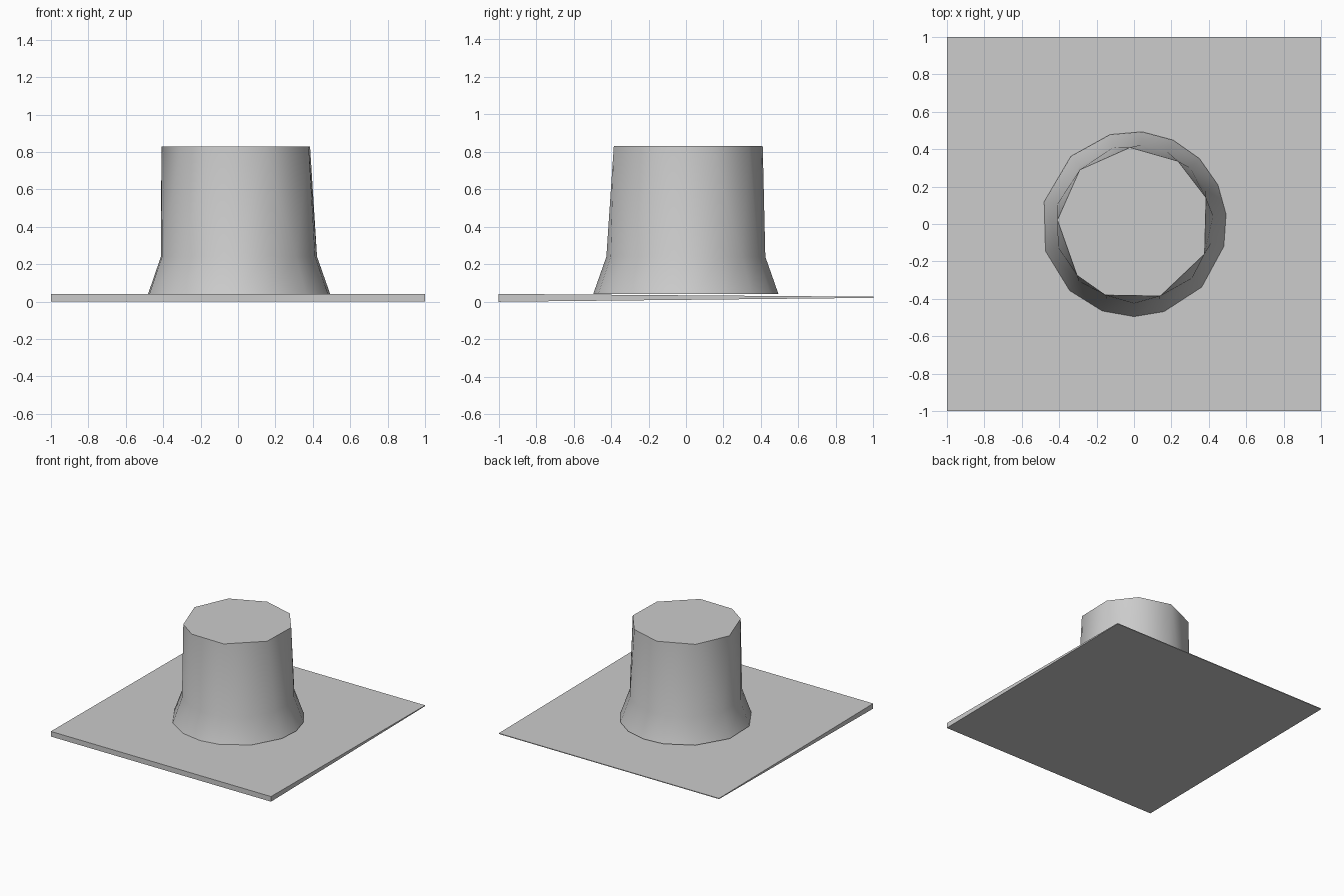
import bpy
import bmesh
from math import radians, sin, cos

cube = bpy.data.objects.get("Cube")
if cube:
    bpy.data.objects.remove(cube, do_unlink=True)

grey = bpy.data.materials.new("plain grey")
grey.use_nodes = True
grey.diffuse_color = (0.6, 0.6, 0.6, 1)
grey.node_tree.nodes["Principled BSDF"].inputs["Base Color"].default_value = grey.diffuse_color


def finish(bm, name):
    bmesh.ops.recalc_face_normals(bm, faces=bm.faces)
    mesh = bpy.data.meshes.new(name)
    bm.to_mesh(mesh)
    bm.free()
    mesh.materials.append(grey)
    obj = bpy.data.objects.new(name, mesh)
    bpy.context.collection.objects.link(obj)
    return obj


def ring(bm, angles, radius, z):
    return [bm.verts.new((radius * cos(radians(a)), radius * sin(radians(a)), z)) for a in angles]


# Base plate: a thin slab that tapers towards the back
bm = bmesh.new()
bmesh.ops.create_cube(bm, size=2)
for v in bm.verts:
    top = v.co.z > 0
    if v.co.y < 0:
        v.co.z = 0.042 if top else 0
    else:
        v.co.z = 0.027 if top else 0.021
finish(bm, "base_plate")

# Collar: irregular round foot flaring out below a nine-sided tapered neck
foot_angles = [-163, -134, -110, -90, -71, -43, -14, 6, 25, 45, 65, 85, 105, 133, 166]
rim_angles = [-138, -112, -70, -23, 20, 55, 93, 135, 177]
waist_z = 0.24

bm = bmesh.new()
waist = ring(bm, foot_angles, 0.425, waist_z)
rim = ring(bm, rim_angles, 0.41, 0.83)
bmesh.ops.convex_hull(bm, input=waist + rim)
hidden = [f for f in bm.faces if all(v.co.z < waist_z + 0.01 for v in f.verts)]
bmesh.ops.delete(bm, geom=hidden, context="FACES")

foot = ring(bm, foot_angles, 0.495, 0.042)
for i in range(len(foot)):
    bm.faces.new((foot[i - 1], foot[i], waist[i], waist[i - 1]))
collar = finish(bm, "collar")

bpy.ops.object.select_all(action="DESELECT")
collar.select_set(True)
bpy.context.view_layer.objects.active = collar
bpy.ops.object.shade_smooth_by_angle(angle=radians(40))
